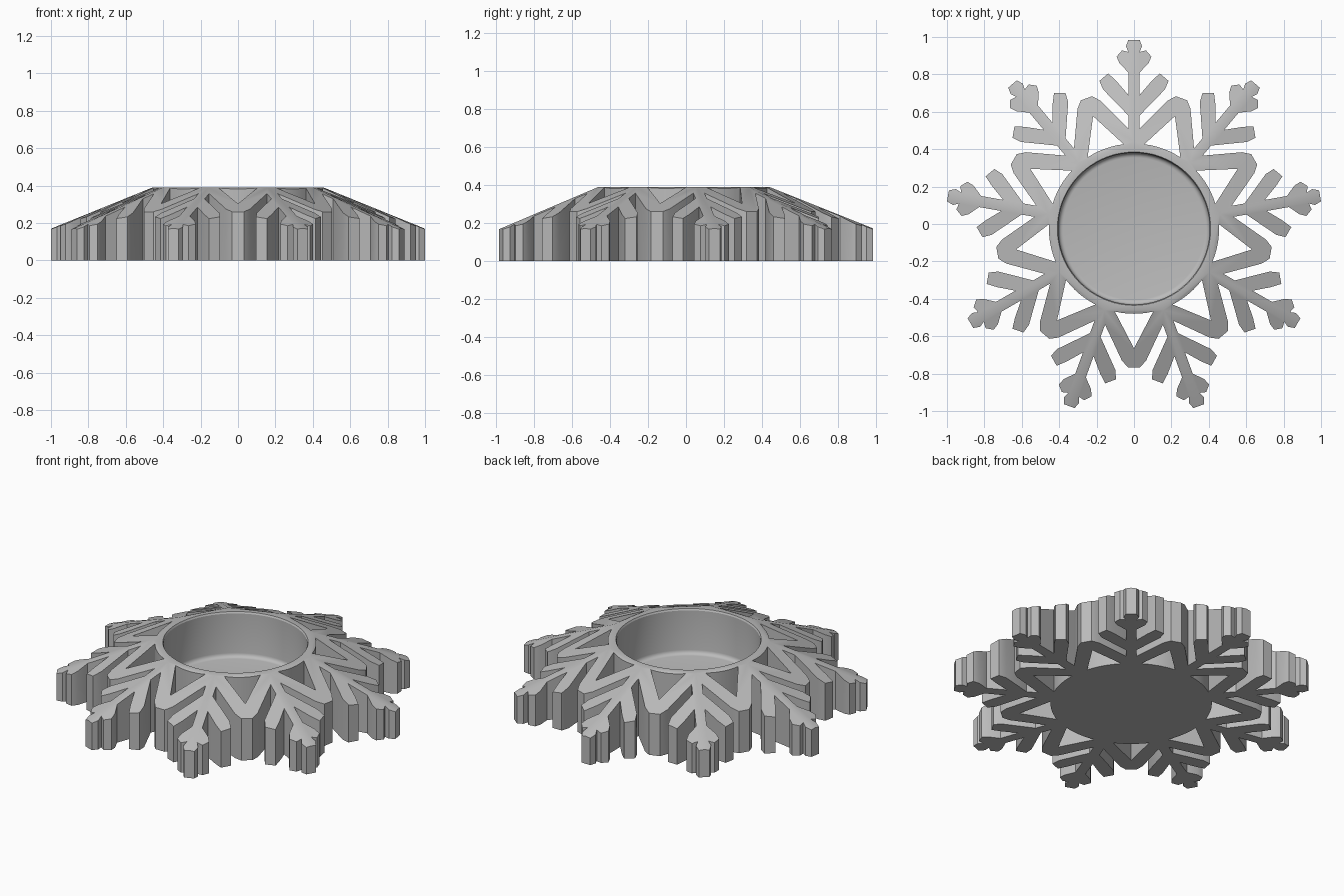
import bpy, bmesh
from math import sin, cos, pi, radians
from mathutils import Vector

ARMS = 9
STEP = 2 * pi / ARMS
RING = 0.455            # outer radius of the central cup
TOP = 0.39
SHIFT_Y = -0.025        # odd number of arms: hub sits slightly off the middle

if "Cube" in bpy.data.objects:
    bpy.data.objects.remove(bpy.data.objects["Cube"], do_unlink=True)

grey = bpy.data.materials.new("plain grey")
grey.use_nodes = True
grey.diffuse_color = (0.5, 0.5, 0.5, 1)
grey.node_tree.nodes["Principled BSDF"].inputs["Base Color"].default_value = (0.5, 0.5, 0.5, 1)


def place(side, out, angle):
    """Point at a distance out along a spoke and side to its left."""
    return (out * cos(angle) - side * sin(angle),
            out * sin(angle) + side * cos(angle) + SHIFT_Y)


def add_prism(bm, points, low, high):
    face = bm.faces.new([bm.verts.new((x, y, low)) for x, y in points])
    ext = bmesh.ops.extrude_face_region(bm, geom=[face])
    for v in ext["geom"]:
        if isinstance(v, bmesh.types.BMVert):
            v.co.z = high


def add_lathe(bm, profile, sides):
    """Closed solid from (radius, height) rings, capped at both ends."""
    rings = []
    for r, z in profile:
        rings.append([bm.verts.new((*place(0, r, pi / 2 + 2 * pi * i / sides), z))
                      for i in range(sides)])
    for a, b in zip(rings, rings[1:]):
        for i in range(sides):
            j = (i + 1) % sides
            bm.faces.new((a[i], a[j], b[j], b[i]))
    bm.faces.new(rings[0][::-1])
    bm.faces.new(rings[-1])


def make(name, bm):
    bmesh.ops.recalc_face_normals(bm, faces=bm.faces)
    mesh = bpy.data.meshes.new(name)
    bm.to_mesh(mesh)
    bm.free()
    mesh.materials.append(grey)
    obj = bpy.data.objects.new(name, mesh)
    bpy.context.collection.objects.link(obj)
    return obj


# Snowflake outline: half of one arm, tip to base, as (side, out)
half_arm = [(0.03, 1.01), (0.043, 0.975), (0.03, 0.945),                 # tip
            (0.064, 0.953), (0.093, 0.92), (0.078, 0.885), (0.03, 0.835),  # small branch
            (0.03, 0.715), (0.095, 0.79), (0.138, 0.83),                 # large branch
            (0.185, 0.79), (0.165, 0.744), (0.03, 0.605), (0.03, 0.535)]
# Half of the pointed loop between two arms
half_loop = [(0.065, 0.705), (0.032, 0.742)]

outline = []
for k in range(ARMS):
    a = pi / 2 + k * STEP
    outline += [place(-s, r, a) for s, r in reversed(half_arm)]
    outline += [place(s, r, a) for s, r in half_arm]
    outline += [place(-s, r, a + STEP / 2) for s, r in half_loop]
    outline += [place(s, r, a + STEP / 2) for s, r in reversed(half_loop)]
bm = bmesh.new()
add_prism(bm, outline, 0, 0.5)
holder = make("snowflake_candle_holder", bm)

# Triangular openings inside the loops, with the cup's round wall as base
bm = bmesh.new()
for k in range(ARMS):
    a = pi / 2 + (k + 0.5) * STEP
    arc = [place(0, RING, a + radians(d)) for d in (-13, -8.7, -4.3, 0, 4.3, 8.7, 13)]
    add_prism(bm, arc + [place(0, 0.64, a)], -0.1, 0.6)
openings = make("opening_cutter", bm)

# Cup cavity with a rounded floor corner
bm = bmesh.new()
fillet = [(0.38 + 0.025 * sin(t * pi / 8), 0.135 - 0.025 * cos(t * pi / 8)) for t in range(5)]
add_lathe(bm, fillet + [(0.405, TOP - 0.01), (0.41, TOP), (0.41, 0.6)], 72)
cavity = make("cavity_cutter", bm)

# Nine-sided sloping roof with ridges along the arms
bm = bmesh.new()
add_lathe(bm, [(1.6, -0.1), (1.6, -0.064), (0.465, TOP)], ARMS)
roof = make("roof_shape", bm)

bpy.context.view_layer.objects.active = holder
for cutter, operation in ((openings, 'DIFFERENCE'), (roof, 'INTERSECT'), (cavity, 'DIFFERENCE')):
    mod = holder.modifiers.new(cutter.name, 'BOOLEAN')
    mod.operation = operation
    mod.solver = 'EXACT'
    mod.object = cutter
    bpy.ops.object.modifier_apply(modifier=mod.name)
    bpy.data.objects.remove(cutter, do_unlink=True)

bpy.ops.object.select_all(action='DESELECT')
holder.select_set(True)
bpy.ops.object.shade_smooth_by_angle(angle=radians(25))
